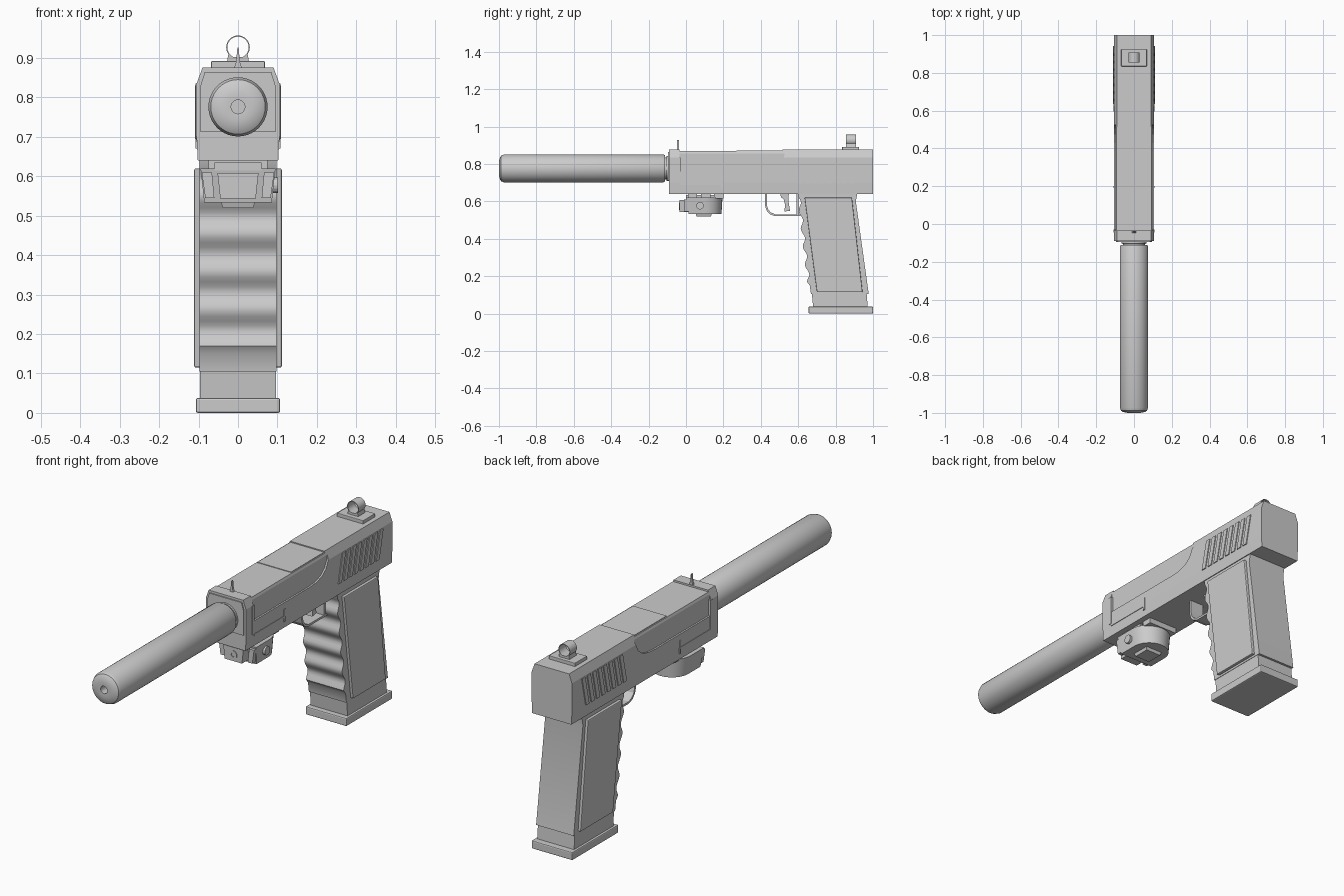
import bpy, bmesh, math


def finish(name, bm, mirror=False, bevel=0.0, smooth=False):
    bmesh.ops.remove_doubles(bm, verts=bm.verts, dist=1e-5)
    bmesh.ops.recalc_face_normals(bm, faces=bm.faces)
    me = bpy.data.meshes.new(name)
    bm.to_mesh(me)
    bm.free()
    ob = bpy.data.objects.new(name, me)
    bpy.context.collection.objects.link(ob)
    if mirror:
        ob.modifiers.new("Mirror", 'MIRROR')
    if bevel:
        b = ob.modifiers.new("Bevel", 'BEVEL')
        b.width, b.segments, b.limit_method = bevel, 2, 'ANGLE'
    if smooth:
        bpy.context.view_layer.objects.active = ob
        ob.select_set(True)
        bpy.ops.object.shade_smooth_by_angle(angle=math.radians(35))
        ob.select_set(False)
    return ob


def prism(name, pts, axis, a, b, scale_a=1.0, **kw):
    """Extrude a 2D outline along an axis from a to b; the a end may be scaled."""
    put = {'x': lambda u, v, w: (w, u, v),
           'y': lambda u, v, w: (u, w, v),
           'z': lambda u, v, w: (u, v, w)}[axis]
    cu = sum(p[0] for p in pts) / len(pts)
    cv = sum(p[1] for p in pts) / len(pts)
    bm = bmesh.new()
    lo = [bm.verts.new(put(cu + (u - cu) * scale_a, cv + (v - cv) * scale_a, a)) for u, v in pts]
    hi = [bm.verts.new(put(u, v, b)) for u, v in pts]
    bm.faces.new(lo)
    bm.faces.new(hi)
    for i in range(len(pts)):
        j = (i + 1) % len(pts)
        bm.faces.new((lo[i], lo[j], hi[j], hi[i]))
    return finish(name, bm, **kw)


def box(name, x, y, z, **kw):
    return prism(name, [(y[0], z[0]), (y[1], z[0]), (y[1], z[1]), (y[0], z[1])], 'x', *x, **kw)


def lathe(name, profile, z, n=40):
    """Spin (radius, y) pairs around a y-parallel axis at height z."""
    bm = bmesh.new()
    rings = [[bm.verts.new((r * math.cos(2 * math.pi * i / n), y, z + r * math.sin(2 * math.pi * i / n)))
              for i in range(n)] for r, y in profile]
    for p, q in zip(rings, rings[1:]):
        for i in range(n):
            bm.faces.new((p[i], p[(i + 1) % n], q[(i + 1) % n], q[i]))
    for r, (rad, _) in ((rings[0], profile[0]), (rings[-1], profile[-1])):
        if profile[0] != profile[-1]:
            bm.faces.new(r)
    return finish(name, bm, smooth=True)


def cut(ob, cutter):
    m = ob.modifiers.new("Cut", 'BOOLEAN')
    m.operation, m.solver, m.object = 'DIFFERENCE', 'EXACT', cutter
    cutter.hide_render = True
    cutter.hide_viewport = True
    cutter.display_type = 'WIRE'


# Upper body with chamfered top corners
half = [(0.102, 0.64), (0.105, 0.70), (0.105, 0.835), (0.09, 0.876)]
body = prism("upper_body", half + [(-x, z) for x, z in reversed(half)], 'y', -0.09, 1.0)
side_cut = [(-0.035, 0.92), (0.53, 0.92), (0.525, 0.84), (0.505, 0.80), (0.475, 0.776),
            (0.43, 0.763), (0.38, 0.76), (-0.035, 0.76)]
cut(body, prism("side_recess_cutter", side_cut, 'x', 0.097, 0.2, mirror=True))
cut(body, box("top_recess_cutter", (-0.2, 0.2), (-0.035, 0.515), (0.868, 0.95)))
box("top_seam", (-0.088, 0.088), (0.27, 0.515), (0.85, 0.871))
prism("muzzle_plate", [(-0.095, 0.712), (0.095, 0.712), (0.095, 0.83), (0.084, 0.865),
                       (-0.084, 0.865), (-0.095, 0.83)], 'y', -0.095, -0.08)
box("side_rail", (0.095, 0.107), (-0.03, 0.2), (0.688, 0.698), mirror=True)
box("side_catch", (0.095, 0.108), (0.19, 0.2), (0.67, 0.73), mirror=True)
prism("front_edge_rib", [(-0.045, 0.70), (-0.03, 0.70), (-0.03, 0.835), (-0.045, 0.835)],
      'x', 0.09, 0.108, mirror=True)

# Slanted gripping ribs at the rear of the body
for i in range(8):
    y = 0.595 + i * 0.04
    prism("rear_rib", [(y, 0.695), (y + 0.024, 0.695), (y + 0.054, 0.83), (y + 0.03, 0.83)],
          'x', 0.10, 0.109, mirror=True)

# Long round barrel extension with a bore, and its neck
lathe("barrel_tube", [(0.0175, -0.9), (0.0175, -0.999), (0.035, -1.0), (0.058, -0.995), (0.069, -0.988),
                      (0.075, -0.972), (0.075, -0.122), (0.07, -0.112)], 0.776)
lathe("barrel_neck", [(0.058, -0.13), (0.058, -0.105), (0.066, -0.104), (0.066, -0.085)], 0.776)

# Grip with wavy finger front
wave = []
for i in range(37):
    t = i / 36
    z = 0.62 - t * 0.45
    wave.append((0.603 + (0.62 - z) * 0.115 + 0.009 * math.cos(2 * math.pi * (z - 0.50) / 0.096), z))
outline = [(0.597, 0.65)] + wave + [(0.662, 0.15), (0.668, 0.105), (0.977, 0.105),
                                    (0.908, 0.60), (0.917, 0.65)]
prism("grip", outline, 'x', -0.098, 0.098, smooth=True)
prism("grip_panel", [(0.634, 0.62), (0.887, 0.62), (0.944, 0.115), (0.70, 0.115)],
      'x', 0.09, 0.111, mirror=True, bevel=0.004)
prism("magazine_end", [(0.672, 0.12), (0.965, 0.12), (0.972, 0.03), (0.68, 0.03)], 'x', -0.096, 0.096)
box("magazine_base", (-0.107, 0.107), (0.655, 1.0), (0.0, 0.038), bevel=0.005)

# Trigger guard: outer path offset inward to make a band
outer = [(0.422, 0.65), (0.422, 0.58), (0.43, 0.552), (0.447, 0.532), (0.475, 0.521), (0.612, 0.521)]
inner = [(0.612, 0.531), (0.477, 0.531), (0.453, 0.541), (0.439, 0.557), (0.432, 0.582), (0.432, 0.65)]
prism("trigger_guard", outer + inner, 'x', -0.035, 0.035)
box("guard_rear", (-0.035, 0.035), (0.59, 0.602), (0.521, 0.65))
prism("trigger", [(0.505, 0.65), (0.55, 0.65), (0.548, 0.60), (0.556, 0.55), (0.525, 0.545),
                  (0.53, 0.58), (0.522, 0.612), (0.507, 0.622)], 'x', -0.02, 0.02)

# Under-barrel unit: flat front, rounded rear, tapered downward
plan = [(-0.095, 0.0), (0.095, 0.0)]
plan += [(0.095 * math.cos(math.pi * i / 18), 0.10 + 0.095 * math.sin(math.pi * i / 18)) for i in range(19)]
prism("light_housing", plan, 'z', 0.533, 0.62, scale_a=0.9, smooth=True)
prism("light_foot", [(-0.045, 0.05), (0.045, 0.05), (0.045, 0.14), (-0.045, 0.14)], 'z', 0.519, 0.54, scale_a=0.85)
prism("light_front", [(-0.045, 0.544), (0.045, 0.544), (0.052, 0.608), (-0.052, 0.608)], 'y', -0.035, 0.02)
lathe("light_lens", [(0.009, -0.03), (0.009, -0.038), (0.02, -0.038), (0.02, -0.03)], 0.574, 20)
prism("light_side_frame", [(0.06, 0.545), (0.083, 0.545), (0.092, 0.61), (0.066, 0.61)],
      'y', -0.012, 0.01, mirror=True)
side_dial = [(0.075 + 0.02 * math.cos(math.pi * i / 8), 0.577 + 0.02 * math.sin(math.pi * i / 8)) for i in range(16)]
prism("light_side_dial", side_dial, 'x', 0.08, 0.101)
for y in (0.01, 0.08, 0.15):
    box("light_mount", (-0.075, 0.075), (y, y + 0.05), (0.615, 0.645))
box("light_rail", (-0.06, 0.06), (0.0, 0.2), (0.615, 0.635))

# Front sight blade: slim tapering spike
prism("front_sight", [(-0.013, 0.866), (0.013, 0.866), (0.005, 0.89), (0.0015, 0.927),
                      (-0.0015, 0.927), (-0.005, 0.89)], 'y', -0.048, -0.038)
# Rear ring sight on its base
box("rear_sight_base", (-0.068, 0.068), (0.835, 0.925), (0.874, 0.892), bevel=0.002)
prism("rear_sight_post", [(-0.028, 0.89), (0.028, 0.89), (0.024, 0.912), (0.012, 0.902),
                          (-0.012, 0.902), (-0.024, 0.912)], 'y', 0.856, 0.908)
lathe("rear_sight_ring", [(0.027, 0.856), (0.03, 0.856), (0.03, 0.908), (0.027, 0.908), (0.027, 0.856)], 0.927, 32)
